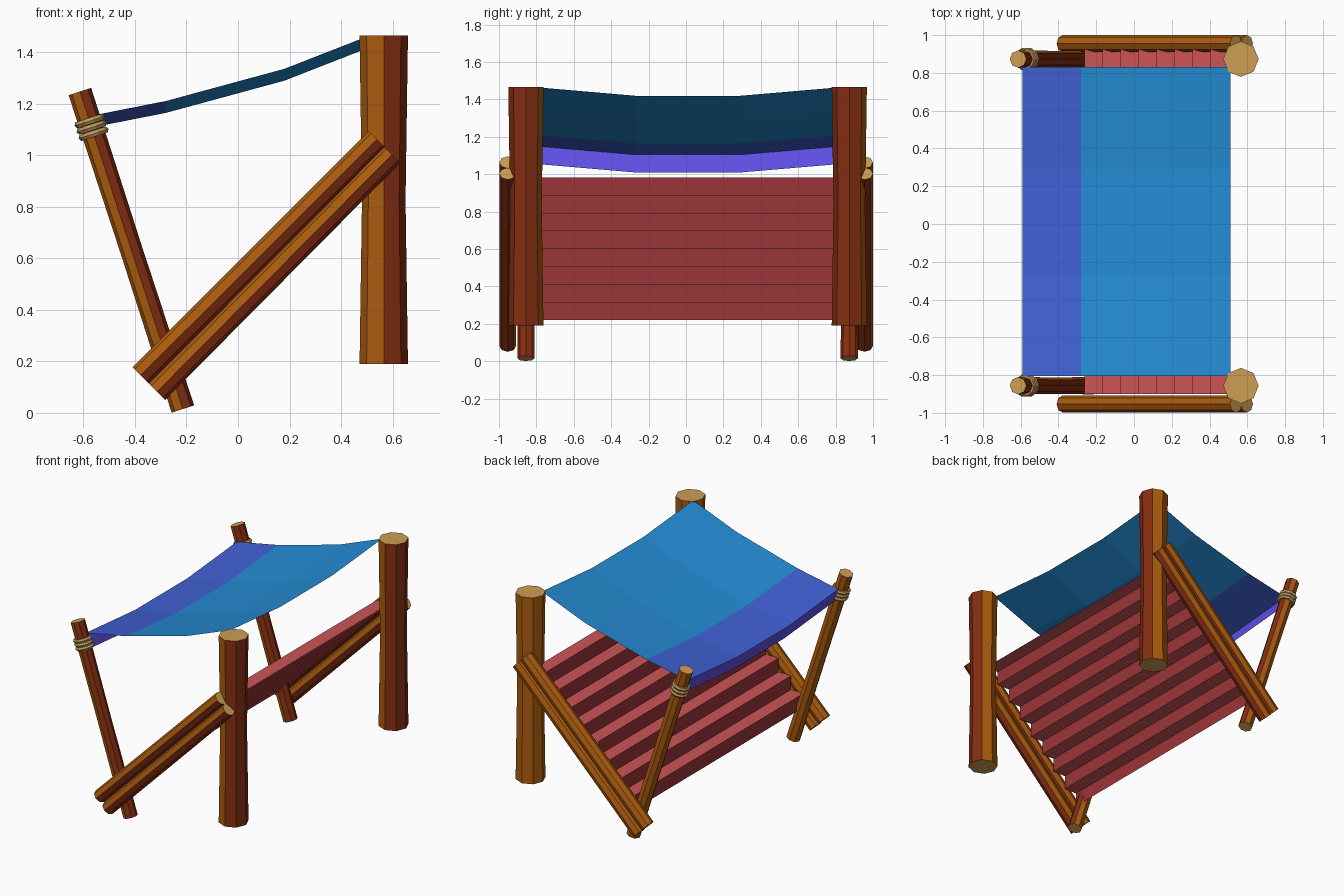
import bpy, bmesh, math
from mathutils import Vector, Matrix

if "Cube" in bpy.data.objects:
    bpy.data.objects.remove(bpy.data.objects["Cube"])


def material(name, rgb):
    m = bpy.data.materials.new(name)
    lin = [((c / 255 + 0.055) / 1.055) ** 2.4 if c > 10 else c / 255 / 12.92 for c in rgb]
    m.diffuse_color = (*lin, 1)
    m.use_nodes = True
    m.node_tree.nodes["Principled BSDF"].inputs["Base Color"].default_value = m.diffuse_color
    return m


ORANGE = material("orange_brown_wood", (172, 92, 14))
RED = material("red_brown_wood", (132, 46, 17))
CUT = material("cut_wood", (205, 157, 84))
ROPE = material("rope_tan", (190, 152, 92))
TREAD = material("tread_red", (204, 84, 86))
RISER = material("riser_red", (155, 53, 56))
SAIL = material("sail_blue", (36, 140, 212))
STRIPE = material("stripe_blue", (64, 97, 212))
HEM = material("hem_violet", (94, 79, 228))


def finish(name, bm, mats):
    me = bpy.data.meshes.new(name)
    bm.to_mesh(me)
    bm.free()
    for m in mats:
        me.materials.append(m)
    ob = bpy.data.objects.new(name, me)
    bpy.context.collection.objects.link(ob)
    return ob


def frame(p, q):
    """Matrix at p with local z along p->q; all beams lie in an xz plane."""
    z = (q - p).normalized()
    y = Vector((0, 1, 0))
    x = y.cross(z)
    m = Matrix((x, y, z)).transposed().to_4x4()
    m.translation = p
    return m


def log(name, p, q, r, waist=1.0):
    """Eight-sided log, reddish on one side, pale cut ends."""
    p, q = Vector(p), Vector(q)
    length = (q - p).length
    bm = bmesh.new()
    rings = []
    for t, k in ((0, 1), (0.5, waist), (1, 1)):
        rings.append([bm.verts.new((r * k * math.cos(i * math.pi / 4),
                                    r * k * math.sin(i * math.pi / 4), t * length))
                      for i in range(8)])
    for a, b in zip(rings, rings[1:]):
        for i in range(8):
            j = (i + 1) % 8
            f = bm.faces.new((a[i], a[j], b[j], b[i]))
            f.material_index = 1 if i in (6, 7, 0) else 0
    bm.faces.new(rings[0][::-1]).material_index = 2
    bm.faces.new(rings[2]).material_index = 2
    bm.transform(frame(p, q))
    return finish(name, bm, (ORANGE, RED, CUT))


def ring(name, centre, axis_to, major, minor, n=10, k=6):
    """Rope coil around a pole."""
    bm = bmesh.new()
    v = [[bm.verts.new(((major + minor * math.cos(b)) * math.cos(a),
                        (major + minor * math.cos(b)) * math.sin(a),
                        minor * math.sin(b)))
          for b in (j * math.tau / k for j in range(k))]
         for a in (i * math.tau / n for i in range(n))]
    for i in range(n):
        for j in range(k):
            i2, j2 = (i + 1) % n, (j + 1) % k
            bm.faces.new((v[i][j], v[i2][j], v[i2][j2], v[i][j2]))
    bm.transform(frame(centre, axis_to))
    return finish(name, bm, (ROPE,))


# Posts, poles, rope lashings and paired side logs
for side, y, ylog in (("front", -0.856, -0.953), ("back", 0.873, 0.955)):
    log(side + "_post", (0.566, y, 0.19), (0.566, y, 1.465), 0.094, 0.9)
    a, b = Vector((-0.214, y, 0.015)), Vector((-0.614, y, 1.248))
    log(side + "_pole", a, b, 0.046, 0.95)
    for i in range(3):
        ring(f"{side}_rope_{i + 1}", a.lerp(b, 0.867 + 0.02 * i), b, 0.047, 0.014)
    log(side + "_upper_side_log", (-0.378, ylog, 0.146), (0.540, ylog, 1.063), 0.045)
    log(side + "_lower_side_log", (-0.315, ylog, 0.082), (0.598, ylog, 1.003), 0.045)

# Zigzag steps between the side logs
bm = bmesh.new()
x, z, step = -0.262, 0.219, 0.0953
pts = [(x, z)]
for i in range(8):
    pts += [(x + i * step, z + (i + 1) * step), (x + (i + 1) * step, z + (i + 1) * step)]
rows = [[bm.verts.new((px, py, pz)) for py in (-0.90, 0.925)] for px, pz in pts]
for i, (a, b) in enumerate(zip(rows, rows[1:])):
    f = bm.faces.new((a[0], b[0], b[1], a[1]))
    f.material_index = 1 if i % 2 == 0 else 0
finish("steps", bm, (TREAD, RISER))

# Sagging cloth canopy with a stripe and a hanging hem
bm = bmesh.new()
profile = [(-0.555, 1.055), (-0.59, 1.15), (-0.28, 1.211), (0.18, 1.336), (0.51, 1.465)]
across = [(-0.805, 0), (-0.27, -0.046), (0.29, -0.046), (0.83, 0)]
rows = [[bm.verts.new((px, py, pz + dz)) for py, dz in across] for px, pz in profile]
for i, (a, b) in enumerate(zip(rows, rows[1:])):
    for j in range(3):
        f = bm.faces.new((a[j], b[j], b[j + 1], a[j + 1]))
        f.material_index = (2, 1, 0, 0)[i]
finish("canopy", bm, (SAIL, STRIPE, HEM))
